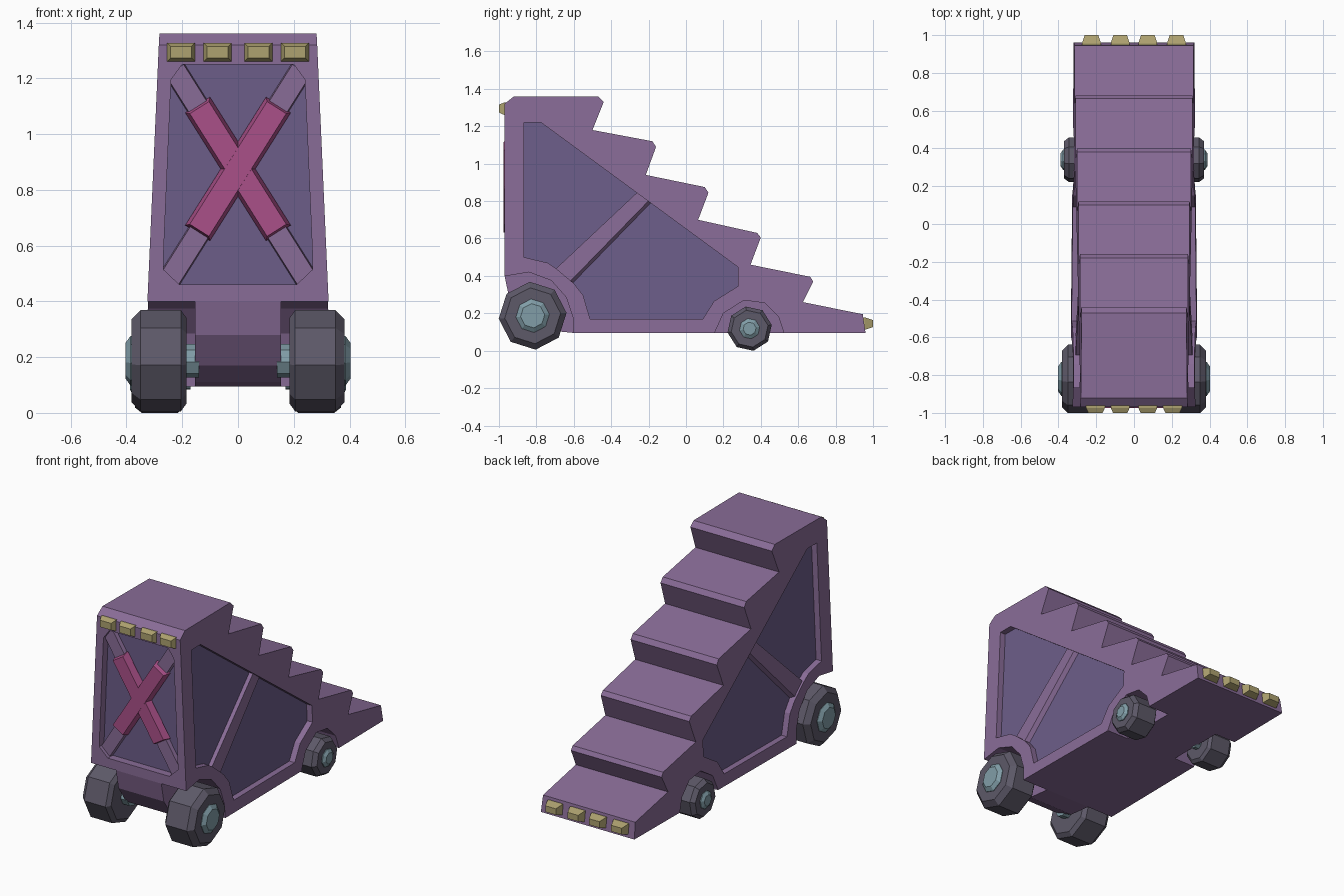
import bpy, bmesh
from math import cos, sin, pi, radians
from mathutils import Vector

if "Cube" in bpy.data.objects:
    bpy.data.objects.remove(bpy.data.objects["Cube"])


def material(name, rgb):
    m = bpy.data.materials.new(name)
    m.diffuse_color = (*rgb, 1)
    m.use_nodes = True
    m.node_tree.nodes["Principled BSDF"].inputs["Base Color"].default_value = m.diffuse_color
    return m


BODY = material("purple_shell", (0.25, 0.15, 0.31))
PANEL = material("dark_panel", (0.15, 0.11, 0.25))
CROSS = material("pink", (0.40, 0.08, 0.25))
TYRE = material("tyre_grey", (0.11, 0.10, 0.14))
METAL = material("blue_metal", (0.22, 0.34, 0.39))
LAMP = material("yellow", (0.42, 0.36, 0.16))


def mesh_object(name, rings, mat):
    """Skin a stack of equal-length rings and cap both ends."""
    bm = bmesh.new()
    vs = [[bm.verts.new(p) for p in r] for r in rings]
    n = len(vs[0])
    for a, b in zip(vs, vs[1:]):
        for i in range(n):
            j = (i + 1) % n
            bm.faces.new((a[i], a[j], b[j], b[i]))
    bm.faces.new(vs[0])
    bm.faces.new(vs[-1][::-1])
    bmesh.ops.recalc_face_normals(bm, faces=bm.faces)
    me = bpy.data.meshes.new(name)
    bm.to_mesh(me)
    bm.free()
    ob = bpy.data.objects.new(name, me)
    bpy.context.collection.objects.link(ob)
    me.materials.append(mat)
    return ob


def half_width(y, z):
    return 0.343 - 0.0444 * z - 0.01 * (y + 1)


def side_ring(pts, s, x=None, inset=0.0):
    """Side profile (y, z) placed at fixed x or following the tapered wall."""
    return [(s * (half_width(y, z) - inset if x is None else x), y, z) for y, z in pts]


def front_ring(pts, y):
    return [(x, y, z) for x, z in pts]


def rect(cx, cz, w, h):
    return [(cx - w, cz - h), (cx + w, cz - h), (cx + w, cz + h), (cx - w, cz + h)]


def plank(a, b, w, trim=0.0):
    """Outline of a diagonal bar from a to b."""
    a, b = Vector(a), Vector(b)
    d = (b - a).normalized()
    n = Vector((-d.y, d.x)) * (w / 2 - trim)
    a, b = a + d * trim, b - d * trim
    return [tuple(p) for p in (a + n, b + n, b - n, a - n)]


def lathe(name, profile, cy, cz, s, mat, phase):
    rings = [[(s * x, cy + r * cos(phase + k * pi / 4), cz + r * sin(phase + k * pi / 4))
              for k in range(8)] for x, r in profile]
    return mesh_object(name, rings, mat)


# Stepped body: underside curve, front, then stair teeth
profile = [(0.96, 0.095), (-0.60, 0.095), (-0.75, 0.11), (-0.87, 0.17), (-0.945, 0.28),
           (-0.97, 0.40), (-0.97, 1.32), (-0.92, 1.36), (-0.47, 1.36), (-0.44, 1.33),
           (-0.50, 1.18), (-0.18, 1.12), (-0.16, 1.09), (-0.215, 0.94), (0.10, 0.875),
           (0.12, 0.845), (0.065, 0.70), (0.38, 0.63), (0.40, 0.605), (0.345, 0.46),
           (0.665, 0.395), (0.68, 0.37), (0.625, 0.26), (0.945, 0.195)]
body = mesh_object("stair_body", [side_ring(profile, -1), side_ring(profile, 1)], BODY)

side_panel = [(-0.866, 1.22), (-0.775, 1.22), (0.278, 0.447), (0.278, 0.345), (0.15, 0.265),
              (0.09, 0.17), (-0.513, 0.17), (-0.55, 0.297), (-0.60, 0.36), (-0.695, 0.44),
              (-0.74, 0.47), (-0.866, 0.50)]
front_panel = [(-0.20, 1.25), (0.20, 1.25), (0.24, 1.195), (0.268, 0.545), (0.268, 0.515),
               (0.21, 0.46), (-0.21, 0.46), (-0.268, 0.515), (-0.268, 0.545), (-0.24, 1.195)]
front_arch = [(-1.1, 0.40), (-0.96, 0.40), (-0.84, 0.42), (-0.72, 0.375), (-0.64, 0.285),
              (-0.605, 0.18), (-0.595, -0.1), (-1.1, -0.1)]
rear_arch = [(0.15, -0.1), (0.155, 0.10), (0.20, 0.20), (0.31, 0.27), (0.42, 0.255),
             (0.495, 0.18), (0.525, 0.09), (0.53, -0.1)]

# Recesses and wheel wells
cutters = [mesh_object("front_cut", [front_ring(front_panel, -1.2),
                                     front_ring(front_panel, -0.92)], PANEL)]
for s in (-1, 1):
    cutters += [
        mesh_object("panel_cut", [side_ring(side_panel, s, inset=0.04),
                                  side_ring(side_panel, s, 0.5)], PANEL),
        mesh_object("front_well", [side_ring(front_arch, s, 0.155),
                                   side_ring(front_arch, s, 0.5)], BODY),
        mesh_object("rear_well", [side_ring(rear_arch, s, 0.18),
                                  side_ring(rear_arch, s, 0.5)], BODY)]
bpy.context.view_layer.objects.active = body
for c in cutters:
    c.hide_render = True
    m = body.modifiers.new("cut", 'BOOLEAN')
    m.operation, m.solver, m.object = 'DIFFERENCE', 'EXACT', c
    bpy.ops.object.modifier_apply(modifier=m.name)
for c in cutters:
    bpy.data.objects.remove(c)

# Front panel floor, braces and raised cross
mesh_object("front_panel", [front_ring(front_panel, -0.923), front_ring(front_panel, -0.91)], PANEL)
for i, s in enumerate((-1, 1)):
    tag = ("a", "b")[i]
    brace = ((-s * 0.245, 0.48), (s * 0.227, 1.23))
    mesh_object("front_brace_" + tag, [front_ring(plank(*brace, 0.085), -0.915),
                                       front_ring(plank(*brace, 0.075), -0.948 - i * 0.001)], BODY)
    bar = ((s * 0.145, 1.105), (-s * 0.145, 0.645))
    mesh_object("cross_bar_" + tag, [front_ring(plank(*bar, 0.105), -0.93),
                                     front_ring(plank(*bar, 0.105, 0.012), -0.974 - i * 0.001)], CROSS)

# Lamps at the top front and at the foot of the stairs
for i, (xf, xr) in enumerate(((-0.204, -0.225), (-0.073, -0.073), (0.073, 0.073), (0.204, 0.225))):
    mesh_object(f"front_lamp_{i}", [front_ring(rect(xf, 1.294, 0.05, 0.033), -0.96),
                                    front_ring(rect(xf, 1.294, 0.05, 0.033), -0.973),
                                    front_ring(rect(xf, 1.294, 0.038, 0.021), -1.0)], LAMP)
    mesh_object(f"rear_lamp_{i}", [front_ring(rect(xr, 0.145, 0.05, 0.033), 0.94),
                                   front_ring(rect(xr, 0.145, 0.05, 0.033), 0.958),
                                   front_ring(rect(xr, 0.145, 0.036, 0.019), 1.0)], LAMP)

front_tyre = [(0.185, 0.155), (0.205, 0.182), (0.35, 0.182), (0.382, 0.15)]
front_hub = [(0.375, 0.09), (0.385, 0.09), (0.403, 0.065)]
rear_tyre = [(0.20, 0.10), (0.215, 0.12), (0.345, 0.12), (0.37, 0.10)]
rear_hub = [(0.365, 0.055), (0.375, 0.055), (0.388, 0.035)]
side_brace = [(-0.71, 0.425), (-0.24, 0.866), (-0.172, 0.80), (-0.615, 0.345)]
brace_top = [(-0.71, 0.425), (-0.24, 0.866), (-0.187, 0.815), (-0.63, 0.36)]

for s, side in ((-1, "left"), (1, "right")):
    # Side panel floor and diagonal brace
    mesh_object(side + "_panel", [side_ring(side_panel, s, inset=0.05),
                                  side_ring(side_panel, s, inset=0.037)], PANEL)
    mesh_object(side + "_brace", [side_ring(side_brace, s, inset=0.045),
                                  side_ring(brace_top, s, inset=0.012)], BODY)
    # Wheels, hubs and axles
    for end, tyre, hub, cy, cz, r, x0, ph in (
            ("front", front_tyre, front_hub, -0.82, 0.187, 0.06, 0.14, radians(5)),
            ("rear", rear_tyre, rear_hub, 0.34, 0.118, 0.035, 0.17, radians(10))):
        lathe(f"{end}_{side}_tyre", tyre, cy, cz, s, TYRE, ph)
        lathe(f"{end}_{side}_hub", hub, cy, cz, s, METAL, ph)
        lathe(f"{end}_{side}_axle", [(x0, r), (x0 + 0.07, r)], cy, cz, s, METAL, ph)
